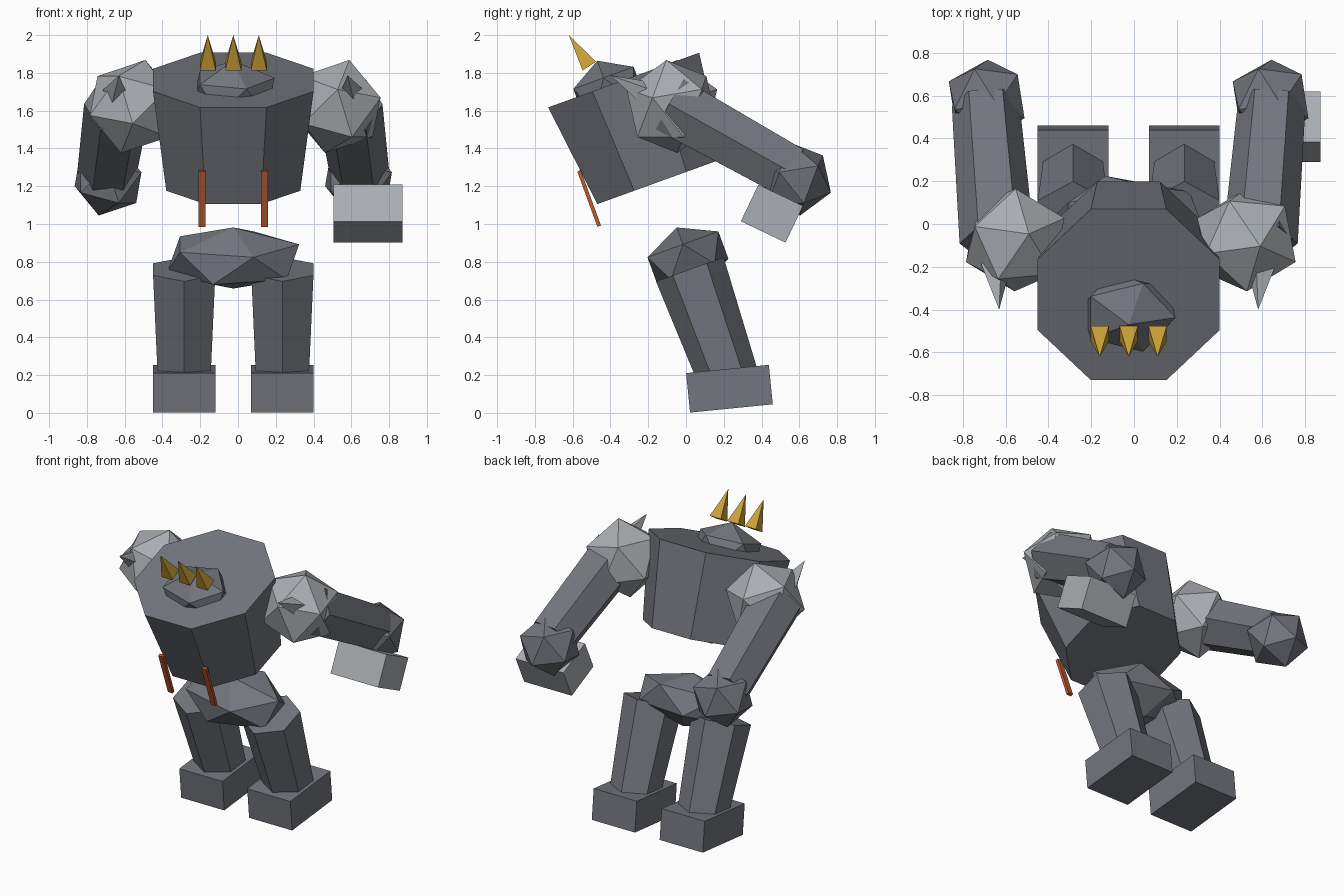
import bpy, bmesh
from math import radians
from mathutils import Matrix, Vector, Euler

cube = bpy.data.objects.get("Cube")
if cube:
    bpy.data.objects.remove(cube, do_unlink=True)

MID = -0.025  # symmetry plane of the body
TILT = 20     # forward lean in degrees


def material(name, rgb):
    m = bpy.data.materials.new(name)
    m.use_nodes = True
    m.diffuse_color = (*rgb, 1)
    m.node_tree.nodes["Principled BSDF"].inputs["Base Color"].default_value = (*rgb, 1)
    return m


dark = material("dark grey stone", (0.17, 0.18, 0.205))
light = material("light grey stone", (0.40, 0.42, 0.445))
gold = material("gold", (0.60, 0.36, 0.04))
rust = material("rust orange", (0.50, 0.10, 0.03))


def finish(name, bm, matrix, mat):
    bmesh.ops.remove_doubles(bm, verts=bm.verts, dist=1e-5)
    bmesh.ops.transform(bm, matrix=matrix, verts=bm.verts)
    bmesh.ops.recalc_face_normals(bm, faces=bm.faces)
    mesh = bpy.data.meshes.new(name)
    bm.to_mesh(mesh)
    bm.free()
    mesh.materials.append(mat)
    ob = bpy.data.objects.new(name, mesh)
    bpy.context.collection.objects.link(ob)
    return ob


def place(loc, rot, size):
    e = Euler([radians(a) for a in rot])
    return Matrix.LocRotScale(Vector(loc), e, Vector(size))


def rock(name, loc, size, rot, mat):
    bm = bmesh.new()
    bmesh.ops.create_icosphere(bm, subdivisions=1, radius=1)
    return finish(name, bm, place(loc, rot, size), mat)


def box(name, loc, size, rot, mat):
    bm = bmesh.new()
    bmesh.ops.create_cube(bm, size=1)
    return finish(name, bm, place(loc, rot, size), mat)


def prism(name, a, b, ra, rb, sides, roll, mat):
    """Tapered prism from point a to point b."""
    a, b = Vector(a), Vector(b)
    axis = (b - a).normalized()
    side = Vector((1, 0, 0))
    side = (side - axis * side.dot(axis)).normalized()
    frame = Matrix((side, axis.cross(side), axis)).transposed().to_4x4()
    bm = bmesh.new()
    bmesh.ops.create_cone(bm, cap_ends=True, segments=sides, radius1=ra,
                          radius2=rb, depth=(b - a).length)
    m = Matrix.Translation((a + b) / 2) @ frame @ Matrix.Rotation(radians(roll), 4, "Z")
    return finish(name, bm, m, mat)


# Torso, head and hips
prism("torso", (MID, -0.136, 1.226), (MID, -0.33, 1.762), 0.384, 0.46, 8, 22.5, dark)
rock("head", (MID, -0.41, 1.70), (0.245, 0.2, 0.175), (TILT, 0, 0), dark)
rock("hips", (MID, 0.01, 0.82), (0.39, 0.235, 0.172), (TILT, 0, 0), dark)

# Crown of horns
for label, off in (("right", -0.135), ("middle", 0), ("left", 0.135)):
    x = MID + off
    prism(label + "_horn", (x, -0.512, 1.836), (x, -0.62, 2.0), 0.06, 0, 4, 45, gold)

for label, s in (("left", 1), ("right", -1)):
    # Leg, foot and hanging strap
    x = MID + s * 0.26
    prism(label + "_leg", (x, 0.225, 0.185), (x, 0.02, 0.76), 0.16, 0.19, 6, 0, dark)
    box(label + "_foot", (x, 0.23, 0.128), (0.33, 0.44, 0.21), (5.7, 0, 0), dark)
    box(label + "_strap", (MID + s * 0.165, -0.513, 1.135), (0.036, 0.02, 0.312),
        (TILT, 0, 0), rust)
    # Shoulder with its spike
    sx = -0.015 + s * 0.54
    rock(label + "_shoulder", (sx, -0.075, 1.622), [0.256] * 3, (0, 16, -24 * s), light)
    tip = MID + s * 0.605
    prism(label + "_shoulder_spike", (tip + s * 0.015, -0.19, 1.685),
          (tip, -0.40, 1.787), 0.075, 0, 4, 20 * s, light)
    # Arm and fist
    prism(label + "_arm", (MID + s * 0.615, -0.08, 1.63), (MID + s * 0.668, 0.56, 1.272),
          0.175, 0.158, 6, 30, dark)
    rock(label + "_fist", (MID + s * 0.663, 0.58, 1.237), [0.2] * 3, (0, 16, -26), dark)

# Block held under the left fist
box("left_hand_block", (0.688, 0.455, 1.055), (0.365, 0.262, 0.215), (-25.5, 0, 0), light)
